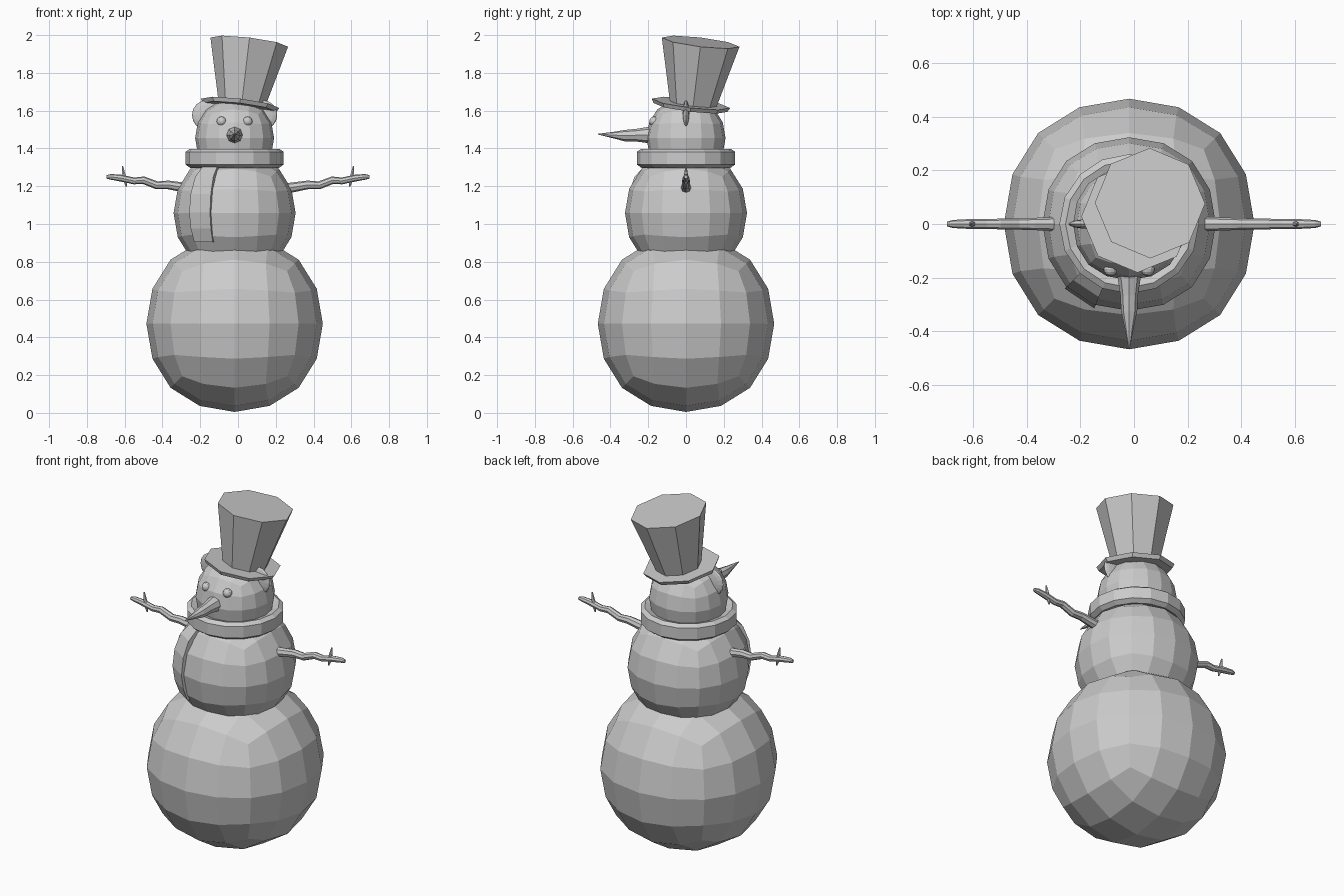
import bpy, bmesh, math
from mathutils import Vector, Matrix

if "Cube" in bpy.data.objects:
    bpy.data.objects.remove(bpy.data.objects["Cube"])

CX = -0.018  # the body axis sits slightly left of the origin


def finish(name, bm):
    bmesh.ops.recalc_face_normals(bm, faces=bm.faces[:])
    me = bpy.data.meshes.new(name)
    bm.to_mesh(me)
    bm.free()
    ob = bpy.data.objects.new(name, me)
    bpy.context.collection.objects.link(ob)
    return ob


def snow_ball(name, z, r):
    """Cube rounded by two subdivisions; 0.8395 is its limit radius on the axes."""
    bm = bmesh.new()
    bmesh.ops.create_cube(bm, size=2 * r / 0.8395)
    ob = finish(name, bm)
    ob.location = (CX, 0, z)
    mod = ob.modifiers.new("round", 'SUBSURF')
    mod.levels = mod.render_levels = 2


def ellipsoid(name, loc, size, u=12, v=8):
    bm = bmesh.new()
    mat = Matrix.Translation(loc) @ Matrix.Diagonal((*size, 1)) @ Matrix.Rotation(math.pi / 2, 4, 'X')
    bmesh.ops.create_uvsphere(bm, u_segments=u, v_segments=v, radius=1, matrix=mat)
    finish(name, bm)


def bridge(bm, a, b):
    n = len(a)
    for i in range(n):
        bm.faces.new((a[i], a[(i + 1) % n], b[(i + 1) % n], b[i]))


def sweep(name, profile, angles, closed):
    """Turn a closed (radius, z) profile around the body axis."""
    bm = bmesh.new()
    rings = []
    for a in angles:
        c, s = math.cos(math.radians(a)), math.sin(math.radians(a))
        rings.append([bm.verts.new((CX + r * c, r * s, z)) for r, z in profile])
    for a, b in zip(rings, rings[1:]):
        bridge(bm, a, b)
    if closed:
        bridge(bm, rings[-1], rings[0])
    else:
        bm.faces.new(rings[0])
        bm.faces.new(rings[-1])
    finish(name, bm)


def tube(name, pts, sides):
    """Faceted tube through (x, y, z, radius) points."""
    bm = bmesh.new()
    rings = []
    for i, p in enumerate(pts):
        a, b = pts[max(i - 1, 0)], pts[min(i + 1, len(pts) - 1)]
        q = (Vector(b[:3]) - Vector(a[:3])).to_track_quat('Z', 'Y')
        ring = []
        for k in range(sides):
            t = 2 * math.pi * k / sides
            off = q @ Vector((math.cos(t), math.sin(t), 0)) * p[3]
            ring.append(bm.verts.new(Vector(p[:3]) + off))
        rings.append(ring)
    for a, b in zip(rings, rings[1:]):
        bridge(bm, a, b)
    bm.faces.new(rings[0])
    bm.faces.new(rings[-1])
    finish(name, bm)


def hat_part(name, centre, r_low, r_high, depth):
    """Eight-sided cone section along the tilted hat axis."""
    bm = bmesh.new()
    tilt = Vector((0.12, 0.12, 1)).to_track_quat('Z', 'Y')
    tilt = Vector((0, 0, 1)).rotation_difference(Vector((0.12, 0.12, 1)))
    bmesh.ops.create_cone(bm, cap_ends=True, segments=8, radius1=r_low, radius2=r_high, depth=depth,
                          matrix=Matrix.Translation(centre) @ tilt.to_matrix().to_4x4())
    finish(name, bm)


# Snow body
snow_ball("lower_body", 0.472, 0.467)
snow_ball("upper_body", 1.058, 0.323)
snow_ball("head", 1.455, 0.209)

# Scarf loop and hanging tail (one sixteenth of the loop, following the body)
sweep("scarf_loop", [(0.26, 1.315), (0.26, 1.382), (0.237, 1.398), (0.2, 1.385), (0.19, 1.31), (0.235, 1.297)],
      [i * 22.5 for i in range(16)], True)
outer = [(0.235, 1.31), (0.295, 1.25), (0.329, 1.16), (0.34, 1.06), (0.328, 0.975), (0.303, 0.905)]
inner = [(r - 0.03, z) for r, z in reversed(outer)]
sweep("scarf_tail", outer + inner, [225, 247.5], False)

# Face
for side in (-1, 1):
    ellipsoid("eye", (CX + side * 0.069, -0.168, 1.543), (0.026, 0.026, 0.026))
    ellipsoid("ear", (CX + side * 0.147, 0, 1.577), (0.079, 0.018, 0.079), 16, 8)
tube("carrot_nose", [(CX, -0.15, 1.47, 0.046), (CX, -0.2, 1.471, 0.043), (CX, -0.265, 1.47, 0.033),
                     (CX, -0.325, 1.468, 0.03), (CX, -0.385, 1.471, 0.017), (CX, -0.466, 1.476, 0.002)], 8)

# Twig arms
for s in (-1, 1):
    path = [(0.265, 1.19, 0.027), (0.37, 1.207, 0.023), (0.43, 1.205, 0.021), (0.5, 1.232, 0.02),
            (0.55, 1.228, 0.018), (0.62, 1.243, 0.018), (0.675, 1.25, 0.015), (0.696, 1.249, 0.009)]
    tube("arm", [(s * x, 0, z, r) for x, z, r in path], 8)
    tube("arm_twig", [(s * 0.598, 0, 1.235, 0.012), (s * 0.606, 0, 1.27, 0.009), (s * 0.611, 0, 1.307, 0.003)], 6)
    tube("arm_spur", [(s * 0.6, 0, 1.235, 0.011), (s * 0.59, 0, 1.197, 0.004)], 6)

# Tilted top hat
hat_part("hat_brim", (0.01, 0.025, 1.628), 0.197, 0.209, 0.022)
hat_part("hat_crown", (0.04, 0.058, 1.8), 0.125, 0.207, 0.33)
